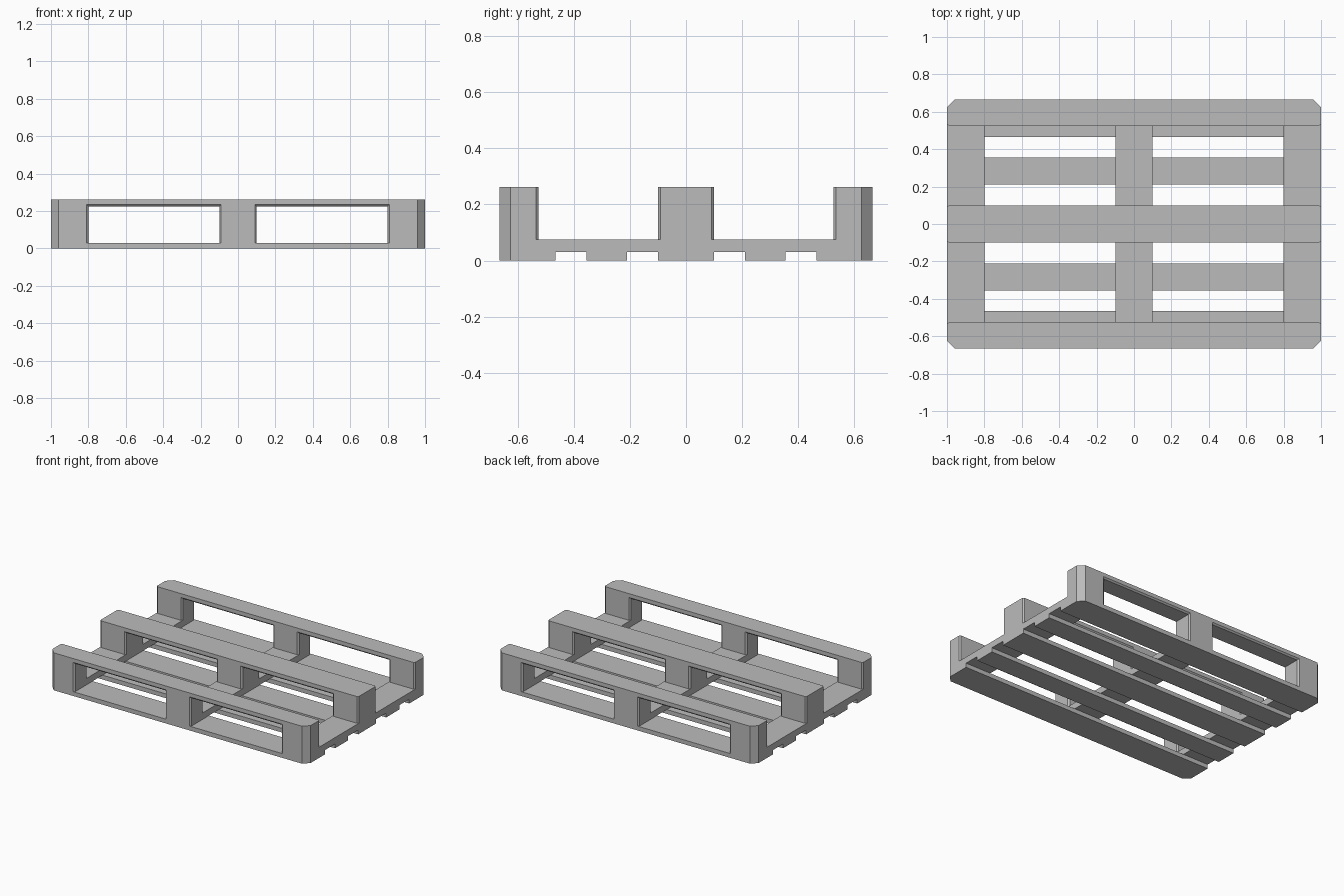
import bpy, bmesh

cube = bpy.data.objects.get("Cube")
if cube:
    bpy.data.objects.remove(cube, do_unlink=True)

SLAT_TOP, BOARD_TOP, RAIL_UNDER, TOP = 0.03, 0.075, 0.225, 0.262
EDGE, CORNER = 0.01, 0.04          # small and large bevels
OUTER, RAIL_IN, SLAT_IN, MID = 0.665, 0.525, 0.465, 0.1

grey = bpy.data.materials.new("plain grey")
grey.use_nodes = True
colour = (0.5, 0.5, 0.5, 1)
grey.diffuse_color = colour
grey.node_tree.nodes["Principled BSDF"].inputs["Base Color"].default_value = colour


def loft(name, sections):
    """Solid through matching rings of points, capped at both ends."""
    bm = bmesh.new()
    rings = [[bm.verts.new(p) for p in ring] for ring in sections]
    n = len(rings[0])
    for a, b in zip(rings, rings[1:]):
        for i in range(n):
            j = (i + 1) % n
            bm.faces.new((a[i], a[j], b[j], b[i]))
    bm.faces.new(rings[0])
    bm.faces.new(rings[-1])
    bmesh.ops.recalc_face_normals(bm, faces=bm.faces[:])
    mesh = bpy.data.meshes.new(name)
    bm.to_mesh(mesh)
    bm.free()
    mesh.materials.append(grey)
    obj = bpy.data.objects.new(name, mesh)
    bpy.context.collection.objects.link(obj)
    return obj


def plank(name, x0, x1, y0, y1, z0, z1, low=0, high=0):
    """Board with cut corners at its low-y and high-y sides."""
    outline = []
    for y, cut, step in ((y0, low, 1), (y1, high, -1)):
        pts = [(x0, y + step * cut), (x0 + cut, y), (x1 - cut, y), (x1, y + step * cut)]
        if not cut:
            pts = pts[1:3]
        outline += pts if step > 0 else pts[::-1]
    return loft(name, [[(x, y, z) for x, y in outline] for z in (z0, z1)])


def cut_opening(rail, x0, x1, y0, y1):
    """Open a gap through the rail, flared at both faces."""
    sections = []
    for y, flare in ((y0 - EDGE, 2), (y0 + EDGE, 0), (y1 - EDGE, 0), (y1 + EDGE, 2)):
        f = flare * EDGE
        a, b, top = x0 - f, x1 + f, RAIL_UNDER + f
        sections.append([(a, y, 0), (b, y, 0), (b, y, top), (a, y, top)])
    cutter = loft("opening_cutter", sections)
    mod = rail.modifiers.new("opening", 'BOOLEAN')
    mod.operation, mod.solver, mod.object = 'DIFFERENCE', 'EXACT', cutter
    bpy.context.view_layer.objects.active = rail
    bpy.ops.object.modifier_apply(modifier=mod.name)
    bpy.data.objects.remove(cutter, do_unlink=True)


# Three rails, each a bar on three blocks
for name, y0, y1, low, high in (
        ("front_rail", -OUTER, -RAIL_IN, CORNER, EDGE),
        ("middle_rail", -MID, MID, EDGE, EDGE),
        ("back_rail", RAIL_IN, OUTER, EDGE, CORNER)):
    rail = plank(name, -1, 1, y0, y1, SLAT_TOP, TOP, low, high)
    for x0, x1 in ((-0.8, -0.1), (0.1, 0.8)):
        cut_opening(rail, x0, x1, y0, y1)

# Cross boards between the rails
for side, x0, x1 in (("right", -1, -0.8), ("centre", -0.1, 0.1), ("left", 0.8, 1)):
    near, far = MID - EDGE, RAIL_IN + EDGE
    plank(side + "_front_cross_board", x0, x1, -far, -near, SLAT_TOP, BOARD_TOP)
    plank(side + "_back_cross_board", x0, x1, near, far, SLAT_TOP, BOARD_TOP)

# Five long slats underneath
plank("front_slat", -1, 1, -OUTER, -SLAT_IN, 0, SLAT_TOP, low=CORNER)
plank("back_slat", -1, 1, SLAT_IN, OUTER, 0, SLAT_TOP, high=CORNER)
plank("middle_slat", -1, 1, -MID, MID, 0, SLAT_TOP)
plank("inner_front_slat", -1, 1, -0.355, -0.21, 0, SLAT_TOP)
plank("inner_back_slat", -1, 1, 0.21, 0.355, 0, SLAT_TOP)
